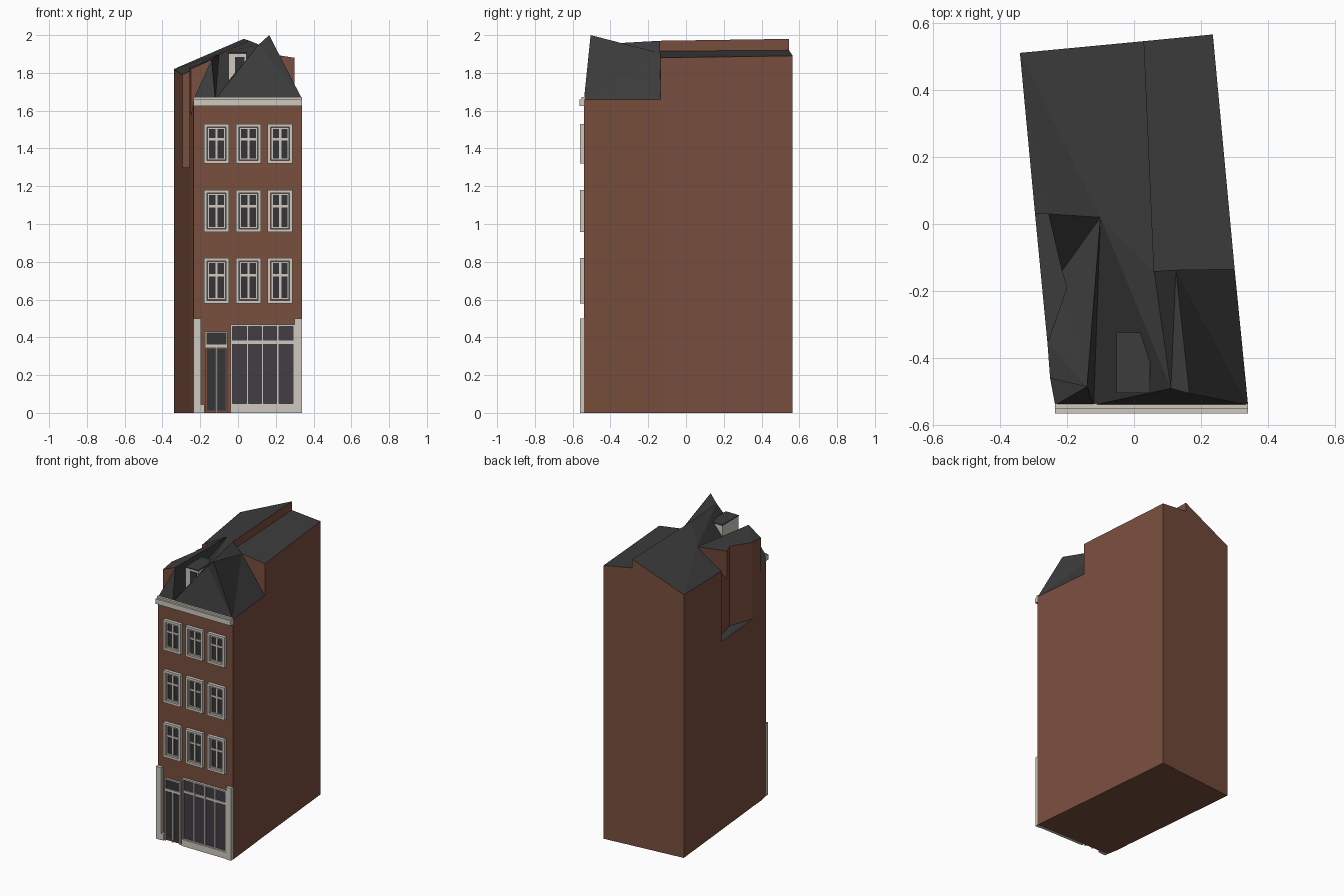
import bpy, bmesh

if "Cube" in bpy.data.objects:
    bpy.data.objects.remove(bpy.data.objects["Cube"])


def material(name, rgb):
    m = bpy.data.materials.new(name)
    m.diffuse_color = (*rgb, 1)
    m.use_nodes = True
    m.node_tree.nodes["Principled BSDF"].inputs["Base Color"].default_value = m.diffuse_color
    return m


BRICK = material("red_brown_brick", (0.19, 0.077, 0.048))
ROOF = material("dark_slate", (0.046, 0.046, 0.046))
TRIM = material("pale_trim", (0.62, 0.59, 0.53))
GLASS = material("dark_glass", (0.035, 0.035, 0.038))
SHOP = material("shop_glass", (0.055, 0.047, 0.06))


def finish(name, bm, mats):
    me = bpy.data.meshes.new(name)
    bm.to_mesh(me)
    bm.free()
    for m in mats:
        me.materials.append(m)
    ob = bpy.data.objects.new(name, me)
    bpy.context.collection.objects.link(ob)
    return ob


def boxes(name, mat, parts):
    """One object from boxes given as (x0, x1, y0, y1, z0, z1)."""
    bm = bmesh.new()
    for x0, x1, y0, y1, z0, z1 in parts:
        vs = bmesh.ops.create_cube(bm, size=1)["verts"]
        for v in vs:
            v.co = (x1 if v.co.x > 0 else x0, y1 if v.co.y > 0 else y0,
                    z1 if v.co.z > 0 else z0)
    return finish(name, bm, [mat])


def frame(x0, x1, z0, z1, w, y0, y1=-0.54):
    """Four bars around an opening."""
    return [(x0, x0 + w, y0, y1, z0, z1), (x1 - w, x1, y0, y1, z0, z1),
            (x0 + w, x1 - w, y0, y1, z0, z0 + w), (x0 + w, x1 - w, y0, y1, z1 - w, z1)]


# Plan points of the house
P = dict(BL=(-.34, .51), BM=(.03, .545), BR=(.235, .565), A=(-.295, .03), B=(-.255, .03),
         C=(-.10, .02), D=(-.215, -.14), E=(-.20, -.19), F=(-.258, -.355), G=(-.25, -.46),
         H=(-.14, -.485), FL=(-.235, -.54), T=(-.12, -.54), R=(.06, -.14), K=(.125, -.138),
         S=(.30, -.135), U=(.11, -.49), Q=(.165, -.505), FR=(.34, -.54))

# Roof faces: plan point and height
roofs = [
    dict(BL=1.82, BM=1.98, R=1.97, C=1.90, B=1.81, A=1.79),       # main left slope
    dict(BM=1.92, BR=1.89, S=1.88, K=1.905, R=1.915),             # main right slope
    dict(B=1.81, C=1.90, D=1.645),                                # slope beside light well
    dict(A=1.30, B=1.30, D=1.30, E=1.30, F=1.30),                 # light well floor
    dict(D=1.84, C=1.90, H=1.87, G=1.82, F=1.83, E=1.85),         # left pavilion
    dict(C=1.90, H=1.87, T=1.66),                                 # valley side
    dict(G=1.56, H=1.87, T=1.66, FL=1.66),                        # left front slope
    dict(C=1.90, R=1.97, U=1.95), dict(C=1.90, U=1.95, T=1.66),   # centre slope
    dict(R=1.97, K=1.905, Q=2.0, U=1.95),                         # ridge band
    dict(T=1.66, FR=1.66, Q=2.0, U=1.95),                         # front hip
    dict(FR=1.66, S=1.66, K=1.905, Q=2.0),                        # right hip
]

bm = bmesh.new()
cache = {}


def vert(n, z):
    key = (n, round(z, 4))
    if key not in cache:
        cache[key] = bm.verts.new((*P[n], z))
    return cache[key]


def ccw(names):
    pts = [P[n] for n in names]
    area = sum(a[0] * b[1] - b[0] * a[1] for a, b in zip(pts, pts[1:] + pts[:1]))
    return names if area > 0 else names[::-1]


edges = {}
for roof in roofs:
    loop = ccw(list(roof))
    f = bm.faces.new([vert(n, roof[n]) for n in loop])
    f.material_index = 1
    for a, b in zip(loop, loop[1:] + loop[:1]):
        edges.setdefault(frozenset((a, b)), []).append((roof[a] + roof[b], a, b, roof[a], roof[b]))

# Brick walls wherever neighbouring roof heights differ, or down to the ground
for sides in edges.values():
    sides.sort(reverse=True)
    _, a, b, za, zb = sides[0]
    la = lb = 0
    if len(sides) > 1:
        _, _, _, lb, la = sides[1]
    ring = []
    for v in (vert(a, la), vert(b, lb), vert(b, zb), vert(a, za)):
        if v not in ring:
            ring.append(v)
    if len(ring) > 2:
        bm.faces.new(ring)
ground = ["FL", "T", "FR", "S", "BR", "BM", "BL", "A", "F", "G"]
bm.faces.new([vert(n, 0) for n in ccw(ground)[::-1]])
bmesh.ops.triangulate(bm, faces=[f for f in bm.faces if len(f.verts) > 3])
finish("house_shell", bm, [BRICK, ROOF])

# Cornice
boxes("cornice", TRIM, [(-.235, .34, -.565, -.54, 1.625, 1.66),
                        (-.235, .34, -.552, -.535, 1.66, 1.672)])

# Three rows of sash windows
casing, sash, panes = [], [], []
for z0, z1 in ((.58, .82), (.957, 1.18), (1.32, 1.53)):
    for x0 in (-.18, -.01, .157):
        x1 = x0 + .132
        casing += frame(x0, x1, z0, z1, .016, -.562)
        a, b, c, d = x0 + .019, x1 - .019, z0 + .019, z1 - .019
        sash += frame(a, b, c, d, .008, -.552)
        m, t = (a + b) / 2, c + (d - c) * .64
        sash += [(m - .006, m + .006, -.551, -.54, c, d), (a, b, -.55, -.54, t - .006, t + .006)]
        panes.append((a, b, -.545, -.54, c, d))
boxes("window_casings", TRIM, casing)
boxes("window_sashes", TRIM, sash)
boxes("window_panes", GLASS, panes)

# Shopfront pilasters, plinth and display window
boxes("pilasters", TRIM, [(-.235, -.197, -.562, -.54, 0, .50), (.30, .34, -.562, -.54, 0, .50),
                          (-.197, -.178, -.558, -.54, 0, .045)])
boxes("shop_plinth", TRIM, [(-.04, .30, -.558, -.54, 0, .045)])
shop = frame(-.04, .30, .04, .467, .01, -.556)
for i in (1, 2, 3):
    x = -.03 + .32 * i / 4
    shop.append((x - .006, x + .006, -.553, -.54, .05, .457))
shop.append((-.03, .29, -.552, -.54, .366, .384))
boxes("shop_window_frame", TRIM, shop)
boxes("shop_window_glass", SHOP, [(-.03, .29, -.545, -.54, .05, .457)])

# Entrance door with a light above
boxes("door_frame", TRIM, frame(-.175, -.055, .355, .432, .007, -.552)
      + [(-.175, -.169, -.552, -.54, 0, .355), (-.061, -.055, -.552, -.54, 0, .355),
         (-.169, -.061, -.552, -.54, .343, .355), (-.118, -.112, -.55, -.54, 0, .343)])
boxes("door_glass", GLASS, [(-.163, -.122, -.546, -.54, .012, .338),
                            (-.108, -.067, -.546, -.54, .012, .338),
                            (-.168, -.062, -.546, -.54, .362, .425)])

# Roof dormer
boxes("dormer_body", TRIM, [(-.05, .045, -.50, -.325, 1.74, 1.90)])
boxes("dormer_roof", ROOF, [(-.052, .047, -.503, -.323, 1.90, 1.907)])
boxes("dormer_window", GLASS, [(-.015, .035, -.504, -.50, 1.77, 1.885)])
